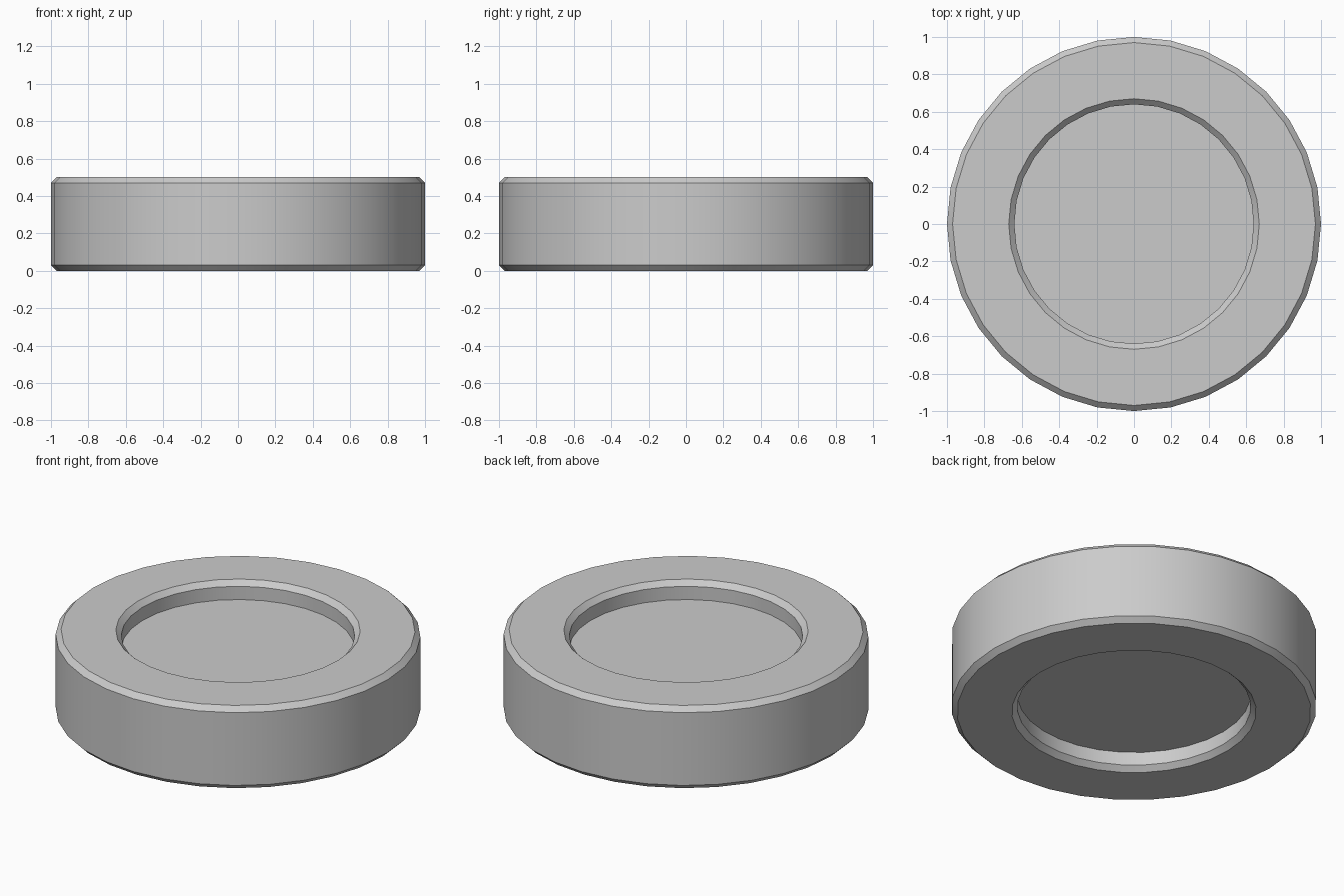
import bpy
import bmesh
import math

SIDES = 32
HEIGHT = 0.5
RADIUS = 1.0
RECESS_RADIUS = 0.64
RECESS_DEPTH = 0.11
CHAMFER = 0.03

cube = bpy.data.objects.get("Cube")
if cube:
    bpy.data.objects.remove(cube, do_unlink=True)

# Plain grey material
grey = bpy.data.materials.new("plain_grey")
grey.use_nodes = True
colour = (0.6, 0.6, 0.6, 1.0)
grey.diffuse_color = colour
grey.node_tree.nodes["Principled BSDF"].inputs["Base Color"].default_value = colour


def ring(bm, radius, z):
    """Add one circle of vertices, with a vertex on each axis."""
    step = math.tau / SIDES
    return [bm.verts.new((radius * math.cos(i * step), radius * math.sin(i * step), z))
            for i in range(SIDES)]


def lathe(name, profile, material):
    """Turn a profile of (radius, z) points round z and cap both ends."""
    bm = bmesh.new()
    rings = [ring(bm, r, z) for r, z in profile]
    for low, high in zip(rings, rings[1:]):
        for i in range(SIDES):
            j = (i + 1) % SIDES
            bm.faces.new((low[i], low[j], high[j], high[i]))
    bm.faces.new(rings[0])
    bm.faces.new(rings[-1])
    bmesh.ops.recalc_face_normals(bm, faces=bm.faces)
    mesh = bpy.data.meshes.new(name)
    bm.to_mesh(mesh)
    bm.free()
    mesh.materials.append(material)
    obj = bpy.data.objects.new(name, mesh)
    bpy.context.collection.objects.link(obj)
    return obj


# Upper half of the profile: recess floor, recess wall, chamfers, flat rim
upper = [
    (RECESS_RADIUS, HEIGHT - RECESS_DEPTH),
    (RECESS_RADIUS, HEIGHT - CHAMFER),
    (RECESS_RADIUS + CHAMFER, HEIGHT),
    (RADIUS - CHAMFER, HEIGHT),
    (RADIUS, HEIGHT - CHAMFER),
]
# The underside mirrors the top
lower = [(r, HEIGHT - z) for r, z in reversed(upper)]

disc = lathe("recessed_disc", upper + lower, grey)

# Smooth round walls with crisp chamfer edges
bpy.ops.object.select_all(action="DESELECT")
disc.select_set(True)
bpy.context.view_layer.objects.active = disc
bpy.ops.object.shade_smooth_by_angle(angle=math.radians(30))
